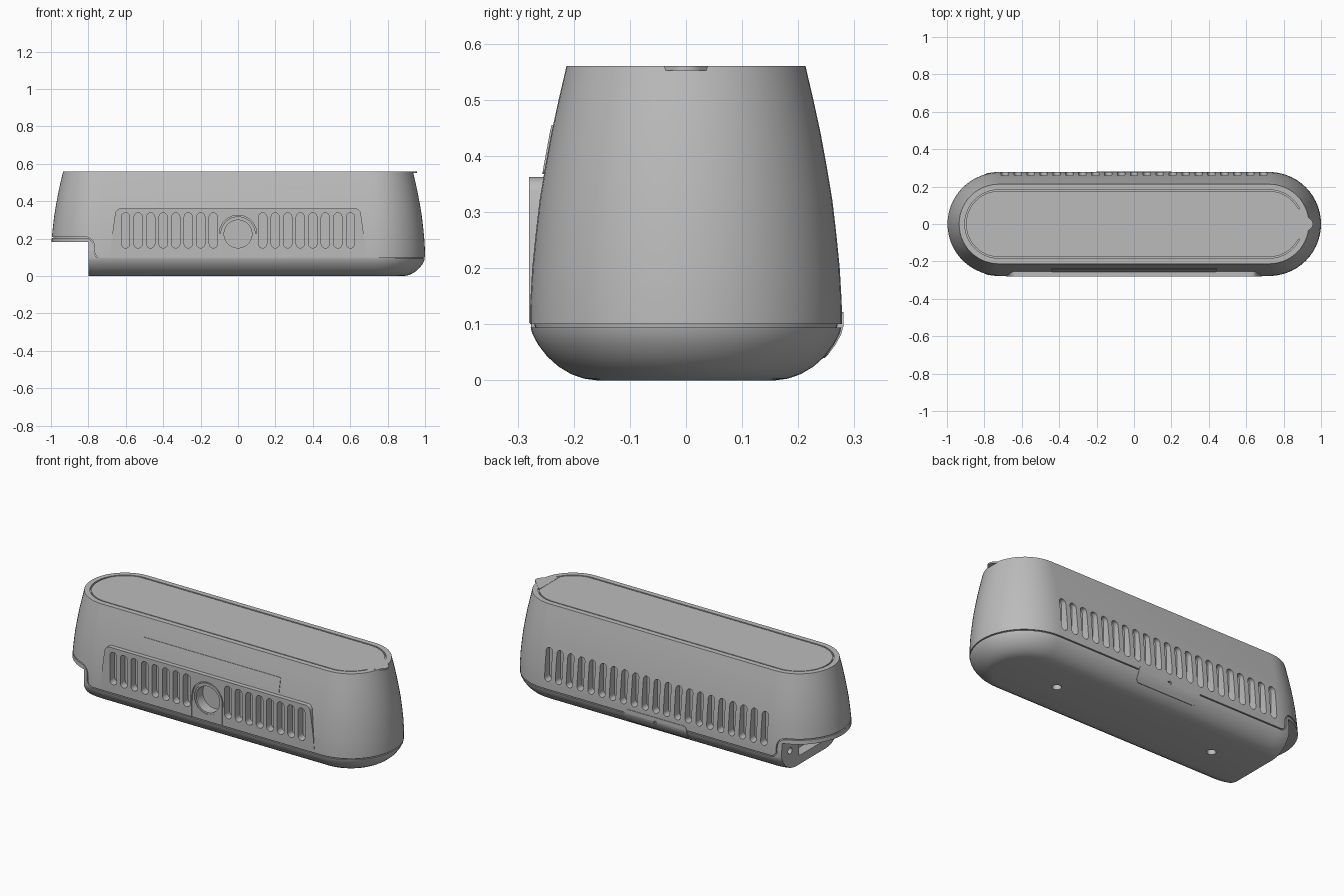
import bpy, bmesh
from math import sin, cos, pi

cube = bpy.data.objects.get("Cube")
if cube:
    bpy.data.objects.remove(cube)

grey = bpy.data.materials.new("plain_grey")
grey.use_nodes = True
GREY = (0.5, 0.5, 0.5, 1)
grey.diffuse_color = GREY
grey.node_tree.nodes["Principled BSDF"].inputs["Base Color"].default_value = GREY

HALF = 0.722  # half length of the straight sides


def finish(name, bm):
    bmesh.ops.recalc_face_normals(bm, faces=bm.faces)
    mesh = bpy.data.meshes.new(name)
    bm.to_mesh(mesh)
    bm.free()
    mesh.materials.append(grey)
    ob = bpy.data.objects.new(name, mesh)
    bpy.context.collection.objects.link(ob)
    return ob


def arc(cx, cy, r, a0, a1, n=8):
    angles = [(a0 + (a1 - a0) * i / n) * pi / 180 for i in range(n + 1)]
    return [(cx + r * cos(a), cy + r * sin(a)) for a in angles]


def stadium(r, n=28):
    return arc(HALF, 0, r, -90, 90, n) + arc(-HALF, 0, r, 90, 270, n)


def loft(name, profile):
    bm = bmesh.new()
    rings = [[bm.verts.new((x, y, z)) for x, y in stadium(r)] for r, z in profile]
    for low, high in zip(rings, rings[1:]):
        for i in range(len(low)):
            j = (i + 1) % len(low)
            bm.faces.new((low[i], low[j], high[j], high[i]))
    bm.faces.new(rings[0])
    bm.faces.new(rings[-1])
    return finish(name, bm)


def prism(name, outlines, axis, lo, hi):
    """Extrude one or more closed outlines along an axis."""
    place = {"x": lambda a, b, d: (d, a, b),
             "y": lambda a, b, d: (a, d, b),
             "z": lambda a, b, d: (a, b, d)}[axis]
    bm = bmesh.new()
    for points in outlines:
        ends = [[bm.verts.new(place(a, b, d)) for a, b in points] for d in (lo, hi)]
        for i in range(len(points)):
            j = (i + 1) % len(points)
            bm.faces.new((ends[0][i], ends[0][j], ends[1][j], ends[1][i]))
        bm.faces.new(ends[0])
        bm.faces.new(ends[1])
    return finish(name, bm)


def boolean(targets, tool, operation="DIFFERENCE"):
    """Apply a boolean to every target, then discard the tool."""
    for ob in targets:
        mod = ob.modifiers.new("cut", "BOOLEAN")
        mod.object, mod.operation, mod.solver = tool, operation, "EXACT"
        graph = bpy.context.evaluated_depsgraph_get()
        mesh = bpy.data.meshes.new_from_object(ob.evaluated_get(graph))
        ob.modifiers.clear()
        ob.data = mesh
    bpy.data.objects.remove(tool)


def slot(x, w, lo, hi):
    return arc(x, hi - w, w, 0, 180) + arc(x, lo + w, w, 180, 360)


def rounded(x0, x1, z0, z1, r):
    return (arc(x1 - r, z0 + r, r, -90, 0) + arc(x1 - r, z1 - r, r, 0, 90)
            + arc(x0 + r, z1 - r, r, 90, 180) + arc(x0 + r, z0 + r, r, 180, 270))


def arch(w, base):
    return [(-w, base), (w, base)] + arc(0, 0.225, w, 0, 180, 24)


def circle(x, y, r):
    return arc(x, y, r, 0, 345, 23)


# Shared outer profile, radius and height
bowl = [(0.16, 0), (0.182, 0.003), (0.205, 0.011), (0.228, 0.025),
        (0.248, 0.043), (0.264, 0.064), (0.274, 0.083), (0.278, 0.098)]
wall = [(0.2775, 0.14), (0.274, 0.2), (0.268, 0.26), (0.261, 0.32), (0.251, 0.38),
        (0.24, 0.44), (0.227, 0.5), (0.213, 0.56)]
profile = bowl + wall


def grown(name, d):
    return loft(name, [(r + d, z) for r, z in profile])


def seam(shift):
    """Parting line running along the base and up around the end notch."""
    return ([(-1.1, 0.207 + shift)] + arc(-0.82, 0.157, 0.05 + shift, 90, 0)
            + arc(-0.735, 0.132, 0.035 - shift, 180, 270) + [(1.1, 0.097 + shift)])


# Upper housing, lower housing and recessed core showing in the seam
upper = grown("upper_housing", 0)
boolean([upper], prism("tool", [seam(0.003) + [(1.1, -0.1), (-1.1, -0.1)]], "y", -1, 1))
lower = grown("lower_housing", 0)
boolean([lower], prism("tool", [seam(-0.003) + [(1.1, -0.1), (-1.1, -0.1)]], "y", -1, 1), "INTERSECT")
core = loft("inner_core", [(r - 0.008, max(0.01, min(z, 0.53))) for r, z in profile[1:]])

# Front grille panel and the arch around the round opening
half = [(0.685, 0.102), (0.675, 0.2), (0.662, 0.3)] + arc(0.625, 0.33, 0.032, 15, 90)
panel = prism("front_panel", [half + [(-x, z) for x, z in reversed(half)]], "y", -0.2795, -0.2)
boolean([panel], prism("tool", [arch(0.1, 0.09)], "y", -0.3, -0.271))
arch_plate = prism("arch_plate", [arch(0.094, 0.102)], "y", -0.2795, -0.22)

# Vent slots, front and back
xs = [s * (0.132 + 0.067 * i) for i in range(8) for s in (-1, 1)]
front_slots = [slot(x, 0.022, 0.15, 0.338) for x in xs]
boolean([upper, core, panel], prism("tool", front_slots, "y", -0.4, -0.235))
back_slots = [slot(0.069 * i, 0.02, 0.145, 0.335) for i in range(-10, 11)]
boolean([upper, core], prism("tool", back_slots, "y", 0.23, 0.4))

# Round front opening with a stepped rim
boolean([arch_plate], prism("tool", [circle(0, 0.225, 0.084)], "y", -0.4, -0.274))
boolean([upper, core, panel, arch_plate], prism("tool", [circle(0, 0.225, 0.075)], "y", -0.4, -0.215))

# Top groove and the small finger tab
for r, name in ((0.183, "tool"), (0.176, "top_panel")):
    ob = prism(name, [stadium(r)], "z", 0.55, 0.57 if name == "tool" else 0.559)
    if name == "tool":
        boolean([upper], ob)
tab = arc(0.925, 0, 0.032, -55, 55) + [(0.9, 0.07), (0.87, 0.09), (0.87, -0.09), (0.9, -0.07)]
prism("finger_tab", [tab], "z", 0.552, 0.5605)

# Thin surface plates following the housing
strip = grown("front_strip", 0.003)
boolean([strip], prism("tool", [rounded(-0.44, 0.44, 0.368, 0.455, 0.008)], "y", -0.5, -0.1), "INTERSECT")
latch = grown("back_latch", 0.003)
boolean([latch], prism("tool", [rounded(-0.2, 0.2, 0.04, 0.122, 0.025)], "y", 0.1, 0.5), "INTERSECT")
boolean([latch], prism("tool", [circle(0, 0.09, 0.012)], "y", 0.25, 0.5))

# End notch with its pocket and pin hole, then the screw holes underneath
solids = [upper, lower, core]
notch = [(-1.2, -0.1), (-0.798, -0.1), (-0.798, 0.181), (-1.2, 0.181)]
boolean(solids, prism("tool", [notch], "y", -1, 1))
boolean([lower, core], prism("tool", [rounded(-0.2, 0.11, 0.05, 0.165, 0.01)], "x", -0.9, -0.74))
boolean([lower, core], prism("tool", [circle(0.19, 0.11, 0.018)], "x", -0.9, -0.76))
boolean([lower, core], prism("tool", [circle(s * 0.51, 0, 0.024) for s in (-1, 1)], "z", -0.1, 0.04))

# Smooth shading with crisp edges
bpy.ops.object.select_all(action="DESELECT")
for ob in bpy.context.collection.objects:
    if ob.type == "MESH" and grey.name in ob.data.materials:
        ob.select_set(True)
        bpy.context.view_layer.objects.active = ob
bpy.ops.object.shade_smooth_by_angle(angle=0.5)
